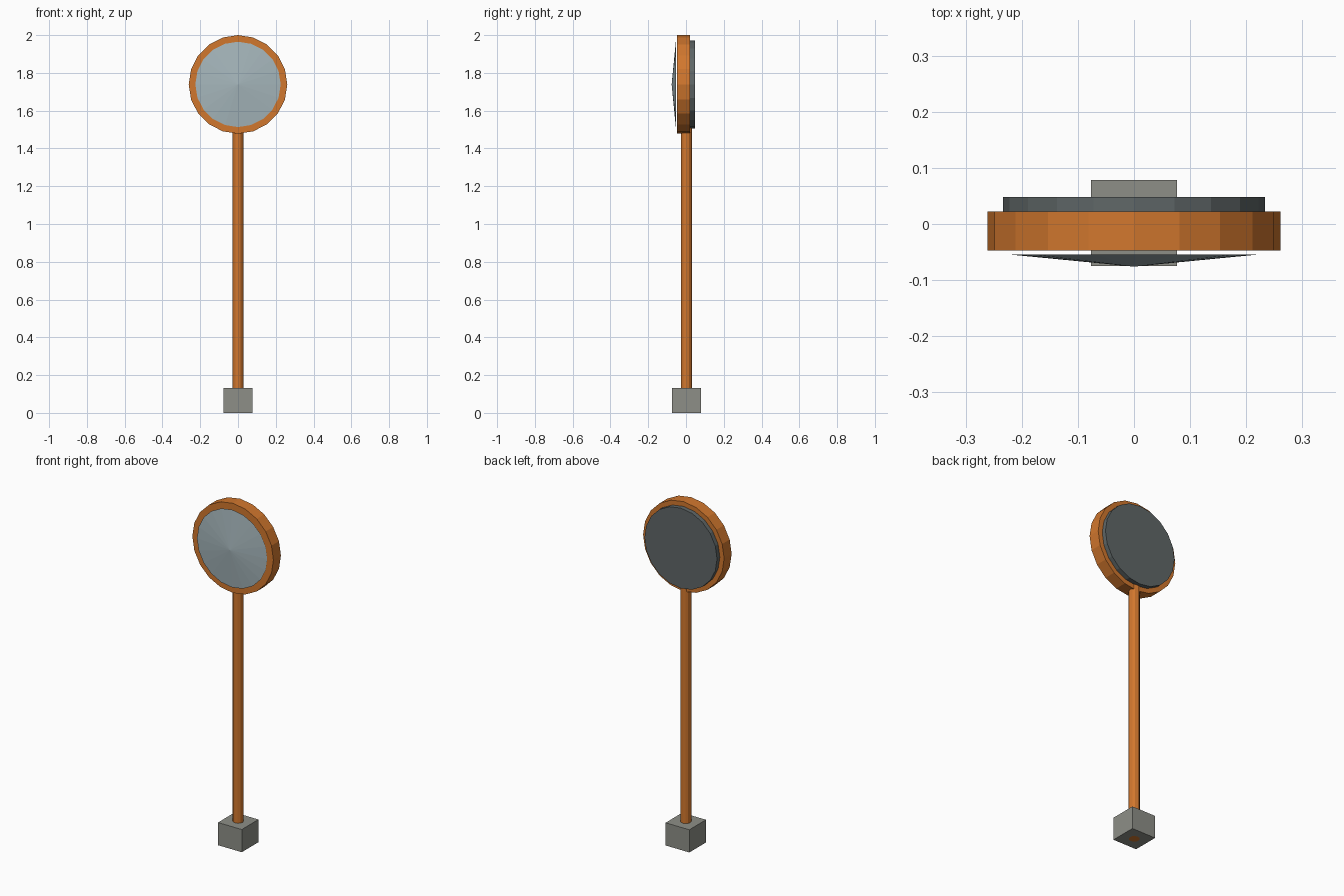
import bpy
import math

cube = bpy.data.objects.get("Cube")
if cube:
    bpy.data.objects.remove(cube, do_unlink=True)


def material(name, colour):
    mat = bpy.data.materials.new(name)
    mat.use_nodes = True
    rgba = (*colour, 1.0)
    mat.diffuse_color = rgba
    mat.node_tree.nodes["Principled BSDF"].inputs["Base Color"].default_value = rgba
    return mat


orange = material("orange_paint", (0.64, 0.185, 0.027))
glass = material("pale_mirror", (0.38, 0.47, 0.50))
dark = material("dark_backing", (0.115, 0.135, 0.137))
concrete = material("concrete_grey", (0.27, 0.275, 0.245))

HEAD_Z = 1.739   # centre height of the mirror head
POST_Y = 0.002   # depth position of post and footing
SIDES = 20


def finish(name, mat):
    obj = bpy.context.object
    obj.name = name
    obj.data.materials.append(mat)
    return obj


def disc(name, radius, y_front, y_back, mat, front_radius=None):
    """Round part facing -y; front_radius tapers its front end."""
    tip = radius if front_radius is None else front_radius
    bpy.ops.mesh.primitive_cone_add(
        vertices=SIDES, radius1=radius, radius2=tip, depth=y_back - y_front,
        location=(0, (y_front + y_back) / 2, HEAD_Z),
        rotation=(math.pi / 2, 0, 0))
    return finish(name, mat)


# Mirror head: thick rim, backing plate and shallow convex mirror
disc("mirror_rim", 0.261, -0.047, 0.022, orange)
disc("backing_plate", 0.2335, 0.0, 0.048, dark)
disc("convex_mirror", 0.226, -0.076, -0.054, glass, front_radius=0)

# Post running from the underside of the footing up into the head
post_top = 1.56
bpy.ops.mesh.primitive_cylinder_add(
    vertices=12, radius=0.029, depth=post_top,
    location=(0, POST_Y, post_top / 2))
finish("post", orange)

# Square footing
bpy.ops.mesh.primitive_cube_add(size=1, location=(0, POST_Y, 0.066))
footing = finish("footing", concrete)
footing.scale = (0.153, 0.153, 0.132)
